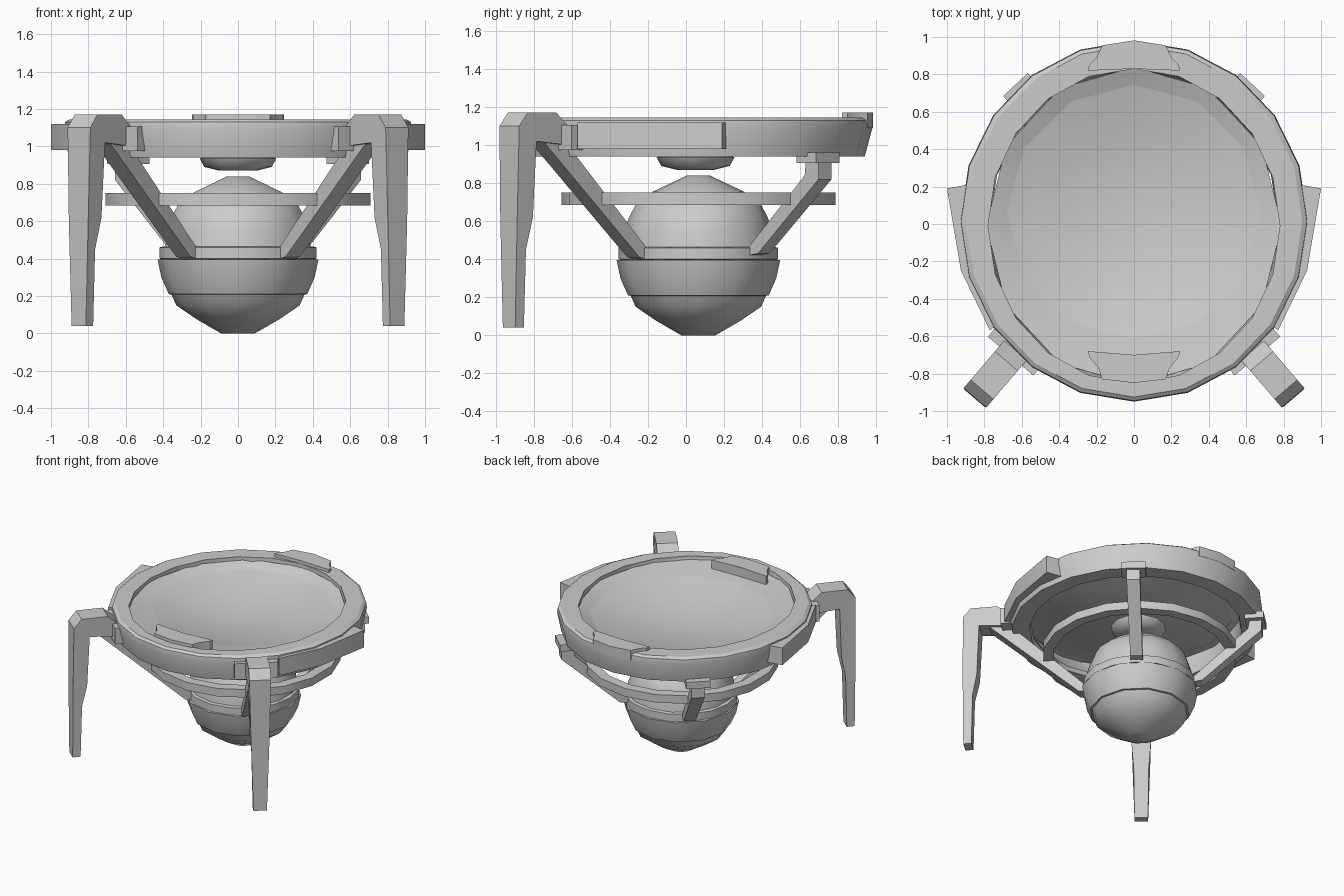
import bpy, bmesh, math
from mathutils import Vector

if "Cube" in bpy.data.objects:
    bpy.data.objects.remove(bpy.data.objects["Cube"])

grey = bpy.data.materials.new("mid_grey")
grey.diffuse_color = (0.6, 0.6, 0.6, 1)
grey.use_nodes = True
grey.node_tree.nodes["Principled BSDF"].inputs["Base Color"].default_value = grey.diffuse_color
CY = 0.065  # y of the central axis


def finish(bm, name, angle=30):
    bmesh.ops.remove_doubles(bm, verts=bm.verts, dist=0.0005)
    bmesh.ops.recalc_face_normals(bm, faces=bm.faces)
    me = bpy.data.meshes.new(name)
    bm.to_mesh(me)
    bm.free()
    me.materials.append(grey)
    ob = bpy.data.objects.new(name, me)
    bpy.context.collection.objects.link(ob)
    bpy.ops.object.select_all(action='DESELECT')
    ob.select_set(True)
    bpy.context.view_layer.objects.active = ob
    bpy.ops.object.shade_smooth_by_angle(angle=math.radians(angle))
    return ob


def lathe(name, prof, n, loop=False, angle=30):
    """Profile points are (rx, ry, centre_y, z)."""
    bm = bmesh.new()
    rows = []
    for rx, ry, cy, z in prof:
        rows.append([bm.verts.new((rx * math.sin(2 * math.pi * i / n),
                                   cy + ry * math.cos(2 * math.pi * i / n), z))
                     for i in range(n)])
    pairs = list(zip(rows, rows[1:]))
    if loop:
        pairs.append((rows[-1], rows[0]))
    for a, b in pairs:
        for i in range(n):
            j = (i + 1) % n
            bm.faces.new((a[i], a[j], b[j], b[i]))
    if not loop:
        for row, (rx, _, _, _) in ((rows[0], prof[0]), (rows[-1], prof[-1])):
            if rx > 0:
                bm.faces.new(row)
    return finish(bm, name, angle)


def rnd(pts, cy=CY):
    return [(r, r, cy, z) for r, z in pts]


def prism(name, lower, upper):
    """Solid between two matching outlines."""
    bm = bmesh.new()
    a = [bm.verts.new(p) for p in lower]
    b = [bm.verts.new(p) for p in upper]
    bm.faces.new(a)
    bm.faces.new(b)
    for i in range(len(a)):
        j = (i + 1) % len(a)
        bm.faces.new((a[i], a[j], b[j], b[i]))
    return finish(bm, name)


def radial(name, pts, direction):
    """Outline points (r, z, half_width) in the radial plane, widened sideways."""
    d = Vector(direction).normalized()
    s = Vector((-d.y, d.x))
    sides = []
    for k in (-1, 1):
        sides.append([(d.x * r + s.x * h * k, CY + d.y * r + s.y * h * k, z)
                      for r, z, h in pts])
    return prism(name, *sides)


# Rim ring with flared outer wall
lathe("rim_ring", [(0.905, 0.925, 0.015, 0.94), (0.93, 0.965, 0.015, 1.09),
                   (0.925, 0.96, 0.015, 1.13), (0.90, 0.94, 0.015, 1.145),
                   (0.78, 0.84, -0.01, 1.145), (0.78, 0.84, -0.01, 1.11),
                   (0.77, 0.78, 0.02, 0.97), (0.78, 0.79, 0.02, 0.94)], 20, loop=True)

# Sloped lip inside the ring and concave dish
lathe("dish_lip", [(0.79, 0.85, -0.01, 1.118), (0.68, 0.68, CY, 1.08),
                   (0.68, 0.68, CY, 1.06), (0.79, 0.85, -0.01, 1.098)], 12, loop=True)
lathe("dish", rnd([(0, 0.975), (0.2, 0.985), (0.45, 1.02), (0.68, 1.08),
                   (0.69, 1.06), (0.45, 1.0), (0.2, 0.965), (0, 0.955)]), 12, angle=35)

# Small emitter under the dish
lathe("emitter", rnd([(0.13, 0.97), (0.205, 0.935), (0.18, 0.89), (0.10, 0.87)], 0.05),
      12, angle=50)

# Central core: dome, belt, collar and base
lathe("core_dome", rnd([(0.40, 0.44), (0.39, 0.54), (0.365, 0.62), (0.33, 0.685),
                        (0.24, 0.755), (0.06, 0.84)]), 14, angle=40)
lathe("core_belt", rnd([(0.40, 0.395), (0.42, 0.40), (0.42, 0.46), (0.40, 0.465)]), 16)
lathe("core_collar", rnd([(0.34, 0.205), (0.37, 0.21), (0.41, 0.30), (0.43, 0.395),
                          (0.38, 0.40)]), 12)
lathe("core_base", rnd([(0.09, 0.0), (0.22, 0.075), (0.33, 0.15), (0.37, 0.24)]), 12, angle=40)

# Hoop around the core
lathe("hoop", rnd([(0.72, 0.685), (0.72, 0.75), (0.64, 0.75), (0.64, 0.685)]), 18, loop=True)

# Clips on the front and back of the rim
for name, outline in (
        ("back_clip", [(0.245, 0.82), (0.24, 0.85), (0.20, 0.89), (0.17, 0.955), (0.0, 0.982)]),
        ("front_clip", [(0.245, -0.68), (0.24, -0.71), (0.19, -0.77), (0.17, -0.83), (0.0, -0.85)])):
    inner = outline[0][1] + (0.01 if outline[0][1] > 0 else -0.02)
    loop = outline + [(-x, y) for x, y in outline[-2::-1]] + [(0.0, inner)]
    prism(name, [(x, y, 1.09) for x, y in loop], [(x, y, 1.17) for x, y in loop])

for s, side in ((1, "right"), (-1, "left")):
    # Side fairing that widens towards the back
    fairing = [(1.0, 0.19), (0.86, 0.215), (0.84, -0.1), (0.70, -0.50), (0.77, -0.57), (0.925, -0.25)]
    prism(side + "_fairing", [(s * x, y, 0.98) for x, y in fairing],
          [(s * x, y, 1.12) for x, y in fairing])

    # Front leg, its hinge and its strut to the core
    front = (0.65 * s, -0.76)
    radial(side + "_front_leg",
           [(1.31, 0.04, 0.05), (1.312, 0.6, 0.068), (1.308, 1.10, 0.08),
            (1.25, 1.17, 0.08), (1.05, 1.17, 0.08), (0.97, 1.10, 0.08),
            (0.97, 1.0, 0.08), (1.188, 1.02, 0.08), (1.205, 0.62, 0.07),
            (1.24, 0.45, 0.055), (1.25, 0.04, 0.05)], front)
    radial(side + "_front_hinge",
           [(0.88, 0.975, 0.16), (1.015, 0.975, 0.16), (1.015, 1.105, 0.16),
            (0.88, 1.105, 0.16)], front)
    radial(side + "_front_strut",
           [(0.40, 0.46, 0.05), (0.40, 0.40, 0.05), (0.45, 0.41, 0.05),
            (1.12, 1.02, 0.055), (0.98, 1.03, 0.055)], front)

    # Back strut with its mounting block
    back = (0.68 * s, 0.73)
    radial(side + "_back_strut",
           [(0.40, 0.46, 0.045), (0.40, 0.42, 0.045), (0.47, 0.43, 0.045),
            (0.91, 0.82, 0.05), (0.91, 0.92, 0.05), (0.82, 0.92, 0.05),
            (0.81, 0.84, 0.05)], back)
    radial(side + "_back_mount",
           [(0.79, 0.905, 0.09), (0.93, 0.905, 0.09), (0.93, 0.96, 0.09),
            (0.79, 0.96, 0.09)], back)
